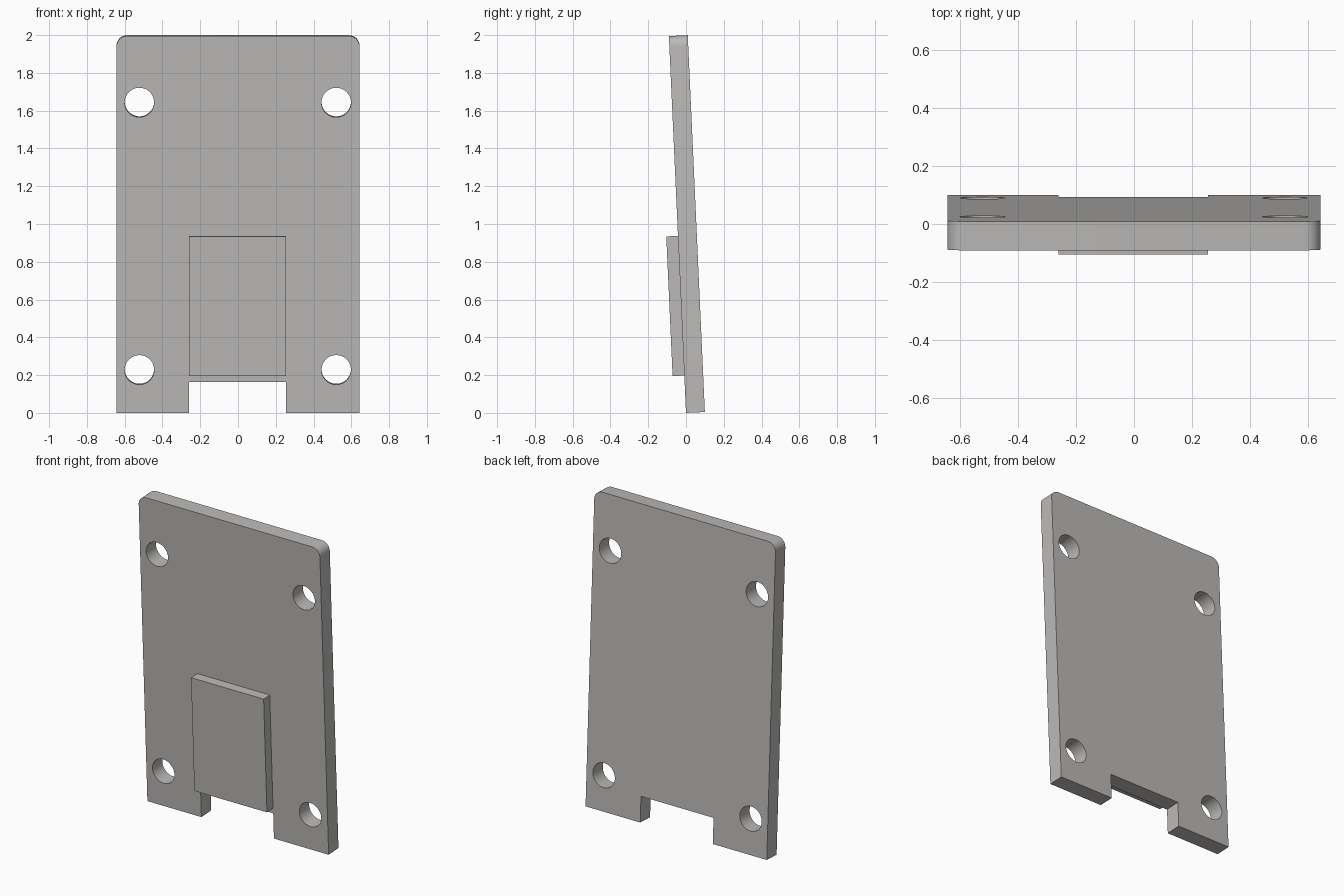
import bpy, bmesh, math
from mathutils import Matrix, Vector

if "Cube" in bpy.data.objects:
    bpy.data.objects.remove(bpy.data.objects["Cube"], do_unlink=True)

TILT = Matrix.Rotation(math.radians(2.6), 4, 'X')   # top leans to the front
HALF_W, HEIGHT, THICK, CORNER = 0.643, 1.997, 0.1, 0.055
NOTCH_L, NOTCH_R, NOTCH_H = -0.26, 0.255, 0.165

grey = bpy.data.materials.new("warm_grey")
grey.use_nodes = True
colour = (0.5, 0.49, 0.475, 1)
grey.diffuse_color = colour
grey.node_tree.nodes["Principled BSDF"].inputs["Base Color"].default_value = colour


def extrude_profile(name, points, y0, y1):
    """Extrude an x-z outline from y0 to y1, leaning with the plate."""
    bm = bmesh.new()
    face = bm.faces.new([bm.verts.new((x, y0, z)) for x, z in points])
    geom = bmesh.ops.extrude_face_region(bm, geom=[face])["geom"]
    bmesh.ops.translate(bm, vec=Vector((0, y1 - y0, 0)),
                        verts=[v for v in geom if isinstance(v, bmesh.types.BMVert)])
    bmesh.ops.recalc_face_normals(bm, faces=bm.faces)
    mesh = bpy.data.meshes.new(name)
    bm.to_mesh(mesh)
    bm.free()
    mesh.materials.append(grey)
    obj = bpy.data.objects.new(name, mesh)
    obj.matrix_world = TILT
    bpy.context.collection.objects.link(obj)
    return obj


def arc(cx, cz, r, start, end, steps):
    angles = [math.radians(start + (end - start) * i / steps) for i in range(steps + 1)]
    return [(cx + r * math.cos(a), cz + r * math.sin(a)) for a in angles]


# Plate outline: rounded top corners and a notch between two feet
inner, shoulder = HALF_W - CORNER, HEIGHT - CORNER
outline = [(-HALF_W, 0), (NOTCH_L, 0), (NOTCH_L, NOTCH_H),
           (NOTCH_R, NOTCH_H), (NOTCH_R, 0), (HALF_W, 0)]
outline += arc(inner, shoulder, CORNER, 0, 90, 8)
outline += arc(-inner, shoulder, CORNER, 90, 180, 8)
plate = extrude_profile("back_plate", outline, 0, THICK)

# Four screw holes
for x in (-0.522, 0.52):
    for z in (0.228, 1.645):
        circle = arc(x, z, 0.078, 0, 360, 48)[:-1]
        cutter = extrude_profile("hole_cutter", circle, -0.1, THICK + 0.1)
        bpy.context.view_layer.update()
        cut = plate.modifiers.new("hole", 'BOOLEAN')
        cut.operation, cut.solver, cut.object = 'DIFFERENCE', 'EXACT', cutter
        with bpy.context.temp_override(object=plate, active_object=plate):
            bpy.ops.object.modifier_apply(modifier=cut.name)
        bpy.data.objects.remove(cutter, do_unlink=True)

# Raised pad on the front, just above the notch
pad = extrude_profile("front_pad", [(NOTCH_L, 0.198), (NOTCH_R, 0.198),
                                    (NOTCH_R, 0.938), (NOTCH_L, 0.938)], -0.062, 0.01)

# Smooth rounded corners and holes, crisp edges elsewhere
for obj in bpy.context.selected_objects:
    obj.select_set(False)
for obj in (plate, pad):
    obj.select_set(True)
bpy.context.view_layer.objects.active = plate
bpy.ops.object.shade_smooth_by_angle(angle=math.radians(30))
